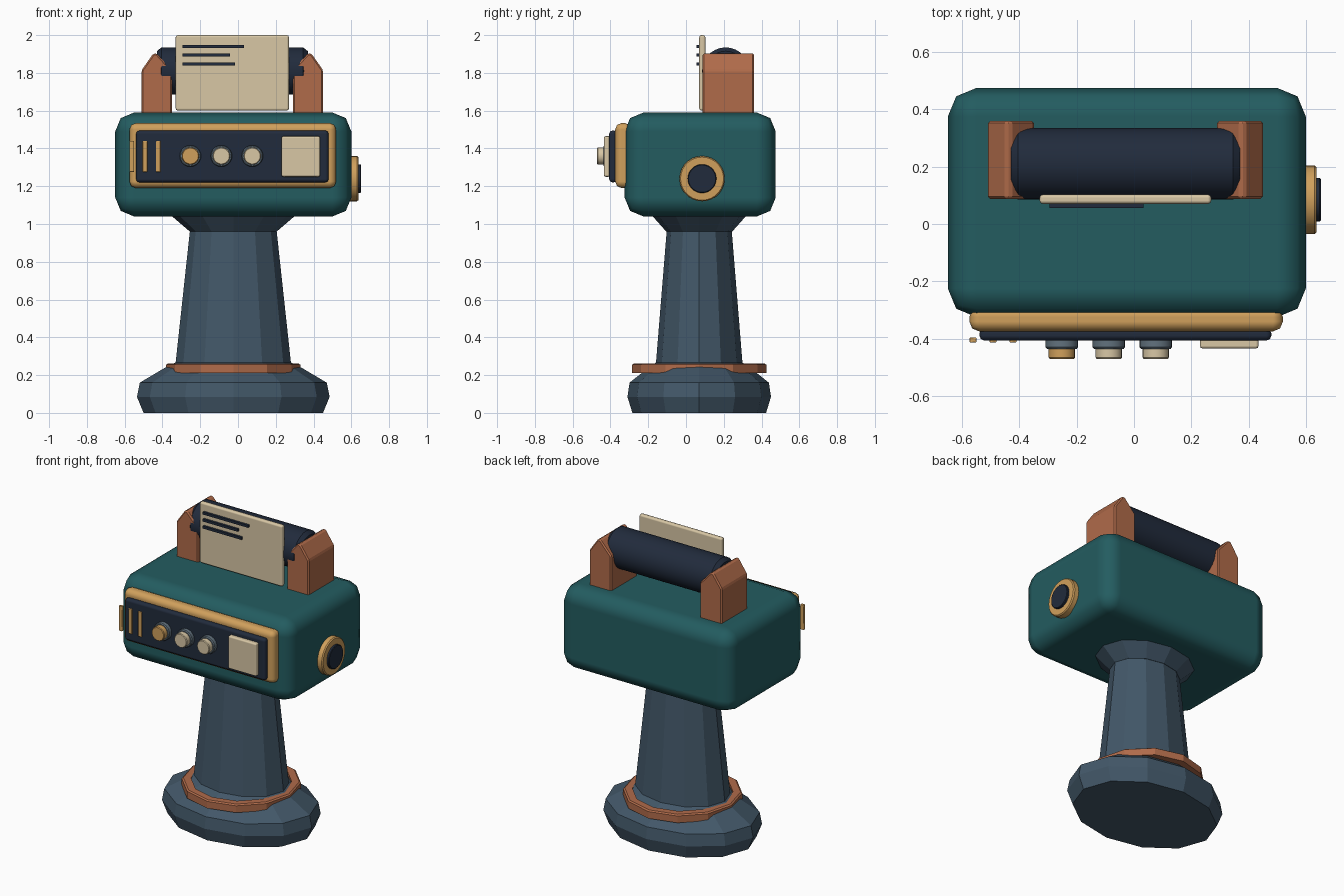
import bpy, bmesh, math
from mathutils import Matrix, Vector

if "Cube" in bpy.data.objects:
    bpy.data.objects.remove(bpy.data.objects["Cube"], do_unlink=True)


def material(name, rgb):
    lin = [((c / 255 + 0.055) / 1.055) ** 2.4 for c in rgb] + [1.0]
    m = bpy.data.materials.new(name)
    m.use_nodes = True
    m.diffuse_color = lin
    node = m.node_tree.nodes["Principled BSDF"]
    node.inputs["Base Color"].default_value = lin
    node.inputs["Roughness"].default_value = 0.6
    return m


TEAL = material("teal", (35, 92, 96))
SLATE = material("slate", (66, 87, 104))
NAVY = material("navy", (33, 43, 60))
GOLD = material("gold", (208, 160, 92))
COPPER = material("copper", (176, 107, 74))
CREAM = material("cream", (216, 199, 165))
STEEL = material("steel", (98, 114, 126))

CX, CY = -0.025, 0.07  # axis of the stand


def finish(name, bm, mat, smooth=None):
    bmesh.ops.recalc_face_normals(bm, faces=bm.faces)
    me = bpy.data.meshes.new(name)
    bm.to_mesh(me)
    bm.free()
    me.materials.append(mat)
    ob = bpy.data.objects.new(name, me)
    bpy.context.collection.objects.link(ob)
    if smooth:
        bpy.ops.object.select_all(action="DESELECT")
        ob.select_set(True)
        bpy.context.view_layer.objects.active = ob
        bpy.ops.object.shade_smooth_by_angle(angle=math.radians(smooth))
    return ob


def box(name, xs, ys, zs, mat, bevel=0.0, segments=2):
    """Box between pairs of limits, with soft rounded edges."""
    bm = bmesh.new()
    bmesh.ops.create_cube(bm, size=1)
    for v in bm.verts:
        v.co = [(a + b) / 2 + c * (b - a) for c, (a, b) in zip(v.co, (xs, ys, zs))]
    ob = finish(name, bm, mat)
    if bevel:
        for p in ob.data.polygons:
            p.use_smooth = True
        mod = ob.modifiers.new("Bevel", "BEVEL")
        mod.width, mod.segments, mod.harden_normals = bevel, segments, True
    return ob


def lathe(name, profile, sides, mat, axis="Z", at=(0, 0, 0), squash=1.0, smooth=None, closed=False):
    """Turn (radius, height) points about an axis; open profiles get end caps."""
    bm = bmesh.new()
    rings = [[bm.verts.new((r * math.cos(t), r * squash * math.sin(t), h))
              for t in (math.tau * i / sides for i in range(sides))] for r, h in profile]
    pairs = list(zip(rings, rings[1:]))
    if closed:
        pairs.append((rings[-1], rings[0]))
    else:
        bm.faces.new(rings[0])
        bm.faces.new(rings[-1])
    for low, high in pairs:
        for i in range(sides):
            j = (i + 1) % sides
            bm.faces.new((low[i], low[j], high[j], high[i]))
    direction = {"X": (1, 0, 0), "-Y": (0, -1, 0), "Z": (0, 0, 1)}[axis]
    turn = Vector((0, 0, 1)).rotation_difference(Vector(direction)).to_matrix().to_4x4()
    bm.transform(Matrix.Translation(at) @ turn)
    return finish(name, bm, mat, smooth)


# Stand: faceted oval foot, tapering column and flared collar
lathe("foot", [(0.475, 0), (0.51, 0.085), (0.495, 0.16), (0.36, 0.24), (0.30, 0.27)],
      12, SLATE, at=(CX, CY, 0), squash=0.745)
lathe("column", [(0.308, 0.24), (0.23, 0.96), (0.23, 0.98)], 12, SLATE,
      at=(CX, CY, 0), squash=0.75)
lathe("column_collar", [(0.23, 0.96), (0.335, 1.05)], 12, SLATE,
      at=(CX, CY, 0), squash=0.76)
lathe("foot_ring", [(0.30, 0.21), (0.355, 0.21), (0.355, 0.255), (0.345, 0.262), (0.30, 0.262)],
      12, COPPER, at=(CX, CY, 0), closed=True)

# Housing and front panel
box("housing", (-0.65, 0.60), (-0.325, 0.475), (1.04, 1.59), TEAL, 0.1)
box("panel_frame", (-0.575, 0.52), (-0.375, -0.29), (1.19, 1.535), GOLD, 0.035)
box("panel", (-0.54, 0.48), (-0.407, -0.365), (1.22, 1.495), NAVY, 0.018)

# Panel controls
for i, x in enumerate((-0.5625, -0.4925, -0.4225)):
    box(f"indicator_bar_{i + 1}", (x - 0.0125, x + 0.0125), (-0.414, -0.396), (1.275, 1.44),
        GOLD, 0.003, 1)
for i, (x, mat) in enumerate(((-0.252, GOLD), (-0.088, CREAM), (0.076, CREAM))):
    lathe(f"knob_collar_{i + 1}", [(0.057, 0.40), (0.057, 0.43), (0.052, 0.436)], 20, STEEL,
          "-Y", (x, 0, 1.36), smooth=35)
    lathe(f"knob_cap_{i + 1}", [(0.046, 0.43), (0.046, 0.466), (0.042, 0.471)], 20, mat,
          "-Y", (x, 0, 1.36), smooth=35)
box("badge_plate", (0.23, 0.435), (-0.435, -0.40), (1.25, 1.465), CREAM, 0.01)

# Side dial
lathe("dial_rim", [(0.12, 0.58), (0.12, 0.63), (0.114, 0.637)], 28, GOLD, "X",
      (0, 0.085, 1.24), smooth=35)
lathe("dial_face", [(0.076, 0.60), (0.076, 0.648), (0.072, 0.652)], 28, NAVY, "X",
      (0, 0.085, 1.24), smooth=35)

# Roller with chamfered ends
lathe("roller", [(0.105, -0.43), (0.125, -0.405), (0.125, 0.345), (0.105, 0.37)], 28, NAVY,
      "X", (0, 0.21, 1.81), smooth=30)


# Peaked roller brackets, mirrored about the stand axis
def bracket(name, side):
    outline = [(0.32, 1.56), (0.48, 1.56), (0.48, 1.815), (0.418, 1.903),
               (0.400, 1.903), (0.32, 1.815)]
    bm = bmesh.new()
    face = bm.faces.new([bm.verts.new((CX - 0.005 + side * x, 0.088, z)) for x, z in outline])
    extruded = bmesh.ops.extrude_face_region(bm, geom=[face])["geom"]
    bmesh.ops.translate(bm, vec=(0, 0.272, 0),
                        verts=[g for g in extruded if isinstance(g, bmesh.types.BMVert)])
    ob = finish(name, bm, COPPER)
    mod = ob.modifiers.new("Bevel", "BEVEL")
    mod.width, mod.segments = 0.008, 1


bracket("left_bracket", 1)
bracket("right_bracket", -1)

# Paper sheet with printed rules
box("paper", (-0.33, 0.27), (0.07, 0.103), (1.60, 2.0), CREAM, 0.012)
for i, end in enumerate((0.033, -0.042, -0.015)):
    z = 1.94 - 0.046 * i
    box(f"paper_rule_{i + 1}", (-0.295, end), (0.055, 0.072), (z - 0.008, z + 0.008), NAVY)
